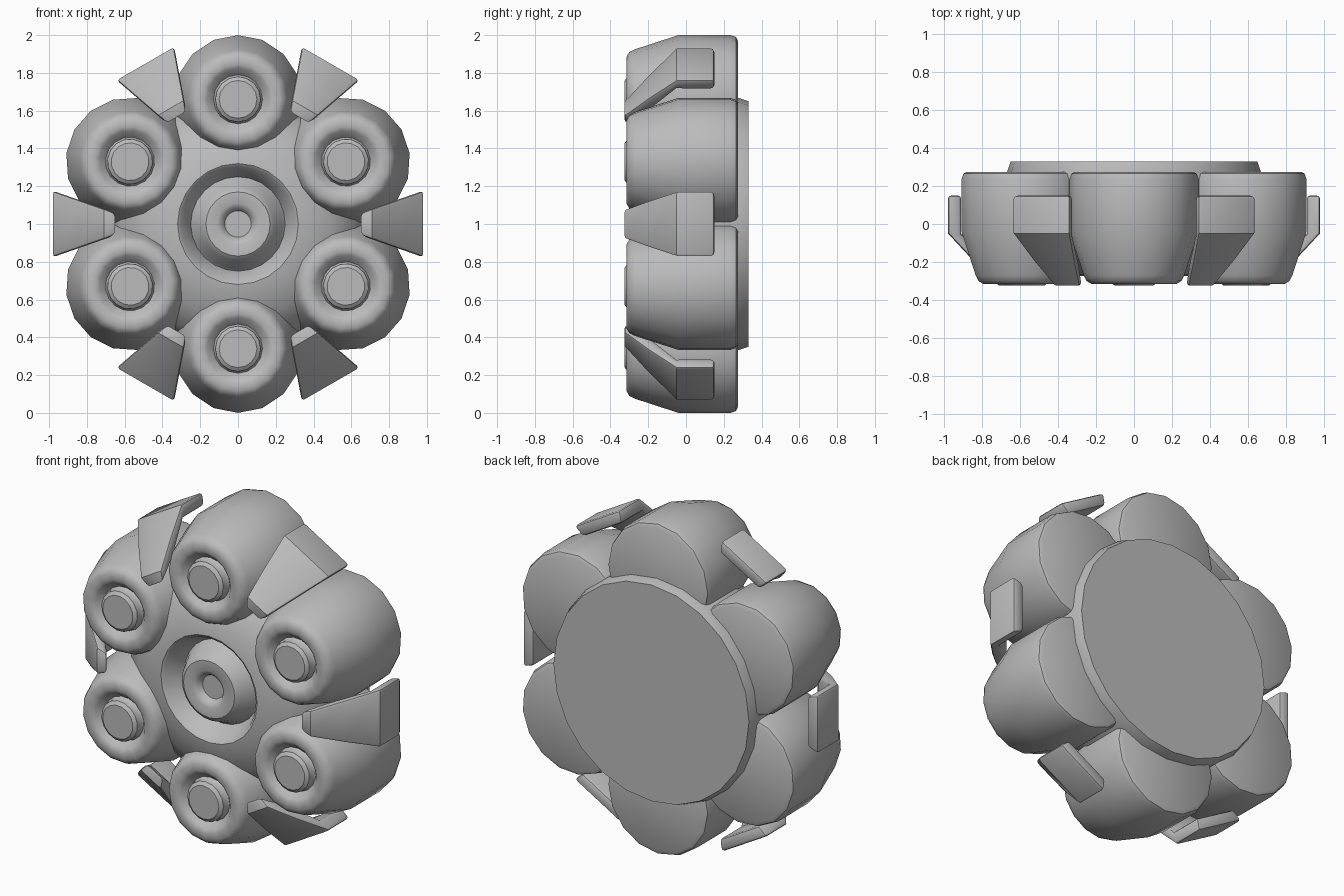
import bpy, bmesh
from math import radians, cos, sin, tau
from mathutils import Matrix, Vector

cube = bpy.data.objects.get("Cube")
if cube:
    bpy.data.objects.remove(cube, do_unlink=True)

grey = bpy.data.materials.new("plain grey")
grey.use_nodes = True
grey.diffuse_color = (0.5, 0.5, 0.5, 1)
grey.node_tree.nodes["Principled BSDF"].inputs["Base Color"].default_value = (0.5, 0.5, 0.5, 1)

CENTRE = Matrix.Translation((0, 0, 1))


def finish(name, bm, matrix, angle=35):
    """Turn a bmesh into a shaded object placed by matrix."""
    bmesh.ops.recalc_face_normals(bm, faces=bm.faces)
    bm.transform(matrix)
    mesh = bpy.data.meshes.new(name)
    bm.to_mesh(mesh)
    bm.free()
    mesh.materials.append(grey)
    obj = bpy.data.objects.new(name, mesh)
    bpy.context.collection.objects.link(obj)
    bpy.ops.object.select_all(action='DESELECT')
    obj.select_set(True)
    bpy.context.view_layer.objects.active = obj
    bpy.ops.object.shade_smooth_by_angle(angle=radians(angle))
    return obj


def lathe(name, profile, sides, matrix):
    """Revolve a (radius, y) profile about the y axis and cap both ends."""
    bm = bmesh.new()
    rings = []
    for r, y in profile:
        angles = [tau * i / sides for i in range(sides)]
        rings.append([bm.verts.new((r * cos(a), y, r * sin(a))) for a in angles])
    for low, high in zip(rings, rings[1:]):
        for i in range(sides):
            j = (i + 1) % sides
            bm.faces.new((low[i], low[j], high[j], high[i]))
    bm.faces.new(rings[0])
    bm.faces.new(rings[-1])
    return finish(name, bm, matrix)


def clamp(name, matrix):
    """Bent plate that widens outward, from (y, inner radius, outer radius) steps."""
    bm = bmesh.new()
    sections = []
    for y, inner, outer in ((-0.325, 0.645, 0.71), (-0.2, 0.74, 0.84),
                            (-0.05, 0.91, 0.98), (0.15, 0.91, 0.98)):
        ring = []
        for r, side in ((inner, -1), (outer, -1), (outer, 1), (inner, 1)):
            half = 0.06 + (r - 0.65) * 0.35
            ring.append(bm.verts.new((r, y, side * half)))
        sections.append(ring)
    for a, b in zip(sections, sections[1:]):
        for i in range(4):
            j = (i + 1) % 4
            bm.faces.new((a[i], a[j], b[j], b[i]))
    bm.faces.new(sections[0])
    bm.faces.new(sections[-1])
    bmesh.ops.recalc_face_normals(bm, faces=bm.faces)
    corners = [e for e in bm.edges if e.calc_face_angle(0) > radians(50)]
    bmesh.ops.bevel(bm, geom=corners, offset=0.018, segments=2,
                    profile=0.5, affect='EDGES')
    return finish(name, bm, matrix)


# Hub: back plate, body and grooved front with a hollow centre knob
hub = [(0.65, 0.33), (0.67, 0.27), (0.67, 0.0), (0.62, -0.13), (0.5, -0.22),
       (0.38, -0.265), (0.32, -0.275), (0.305, -0.265), (0.25, -0.15),
       (0.24, -0.16), (0.195, -0.255), (0.17, -0.275), (0.11, -0.275),
       (0.085, -0.262), (0.07, -0.235)]
lathe("hub", hub, 24, CENTRE)

# Pods: tapered drums with a rounded front ring and a raised button
pod = [(0.31, 0.275), (0.33, 0.265), (0.34, 0.235), (0.34, -0.04), (0.265, -0.27),
       (0.25, -0.3), (0.225, -0.315), (0.185, -0.315), (0.165, -0.305),
       (0.13, -0.265), (0.122, -0.275), (0.12, -0.31), (0.1, -0.325)]
for i in range(6):
    turn = Matrix.Rotation(radians(30 + 60 * i), 4, 'Y')
    lathe(f"pod_{i + 1}", pod, 16,
          CENTRE @ turn @ Matrix.Translation(Vector((0.66, 0, 0))))

# Clamps: one over each gap between pods
for i in range(6):
    clamp(f"clamp_{i + 1}", CENTRE @ Matrix.Rotation(radians(60 * i), 4, 'Y'))
